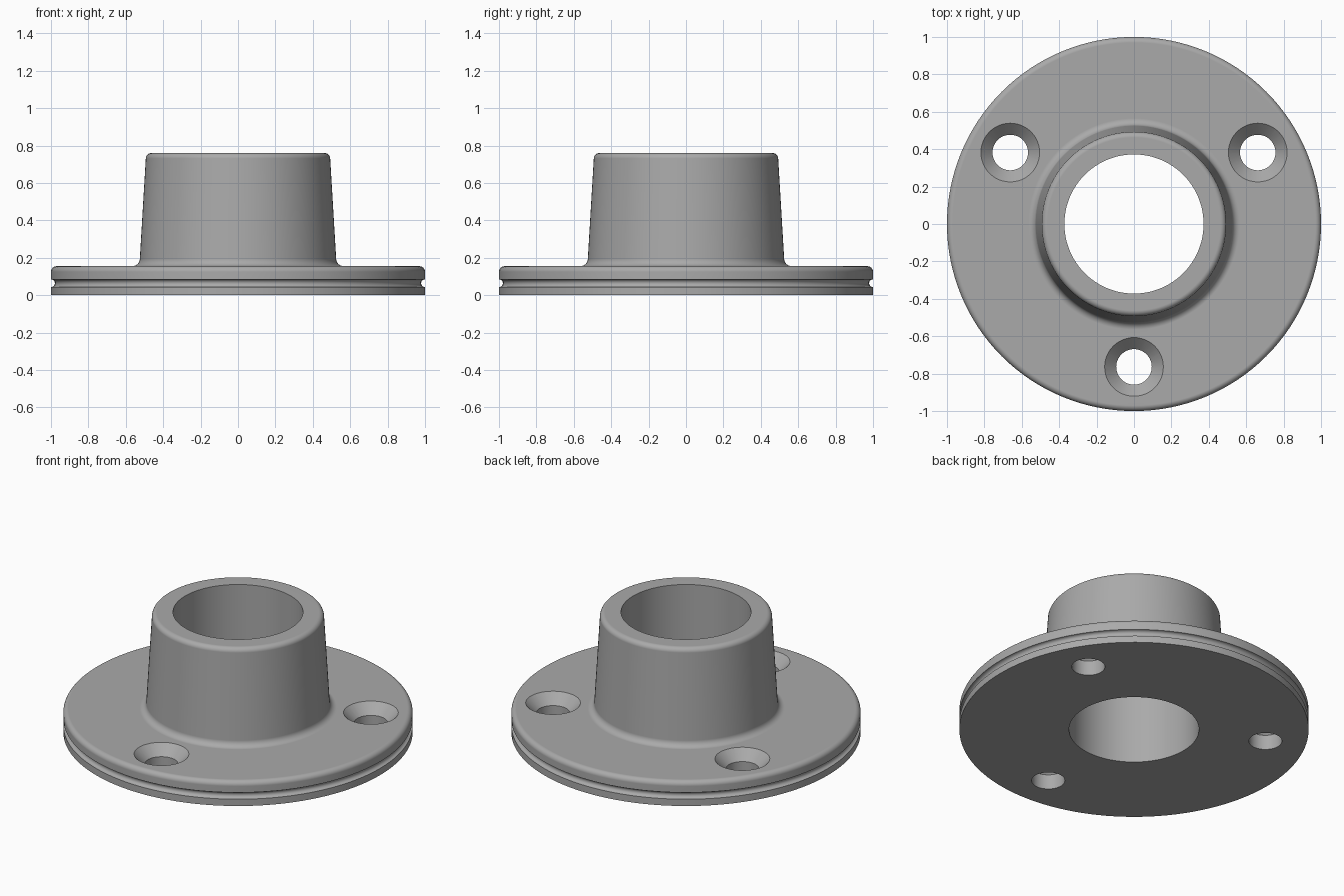
import bpy, bmesh
from math import sin, cos, pi, radians

cube = bpy.data.objects.get("Cube")
if cube:
    bpy.data.objects.remove(cube, do_unlink=True)

grey = bpy.data.materials.new("plain grey")
grey.use_nodes = True
colour = (0.4, 0.4, 0.4, 1)
grey.diffuse_color = colour
grey.node_tree.nodes["Principled BSDF"].inputs["Base Color"].default_value = colour


def arc(r, z, radius, start, end, steps=8):
    """Points of a rounded corner in the (radius, height) plane."""
    angles = [radians(start + (end - start) * i / steps) for i in range(steps + 1)]
    return [(r + radius * cos(a), z + radius * sin(a)) for a in angles]


def lathe(name, profile, segments, centre=(0, 0), closed=True):
    """Spin a profile about z; an open profile gets end caps."""
    bm = bmesh.new()
    rings = [[bm.verts.new((centre[0] + r * cos(2 * pi * i / segments),
                            centre[1] + r * sin(2 * pi * i / segments), z))
              for i in range(segments)] for r, z in profile]
    pairs = list(zip(rings, rings[1:]))
    if closed:
        pairs.append((rings[-1], rings[0]))
    else:
        bm.faces.new(rings[0])
        bm.faces.new(rings[-1])
    for a, b in pairs:
        for i in range(segments):
            j = (i + 1) % segments
            bm.faces.new((a[i], a[j], b[j], b[i]))
    bmesh.ops.recalc_face_normals(bm, faces=bm.faces)
    mesh = bpy.data.meshes.new(name)
    bm.to_mesh(mesh)
    bm.free()
    mesh.materials.append(grey)
    obj = bpy.data.objects.new(name, mesh)
    bpy.context.collection.objects.link(obj)
    return obj


# Flange with rim groove, fillet, tapered hub and straight bore
flange_top, hub_top, bore = 0.155, 0.76, 0.372
profile = [(bore, 0), (1, 0)]
profile += arc(1, 0.064, 0.021, 270, 90)
profile += arc(0.97, flange_top - 0.03, 0.03, 0, 90)
profile += arc(0.565, flange_top + 0.04, 0.04, 270, 183)
profile += arc(0.463, hub_top - 0.03, 0.03, 3, 90)
profile += [(bore, hub_top)]
flange = lathe("flanged_hub", profile, 128)

# Three countersunk screw holes
bolt_circle, hole, sink = 0.764, 0.095, 0.157
depth = sink - hole
cutters = []
for angle in (30, 150, 270):
    a = radians(angle)
    shape = [(hole, -0.1), (hole, flange_top - depth),
             (sink, flange_top), (sink, flange_top + 0.1)]
    cutter = lathe("screw_hole_cutter", shape, 48,
                   (bolt_circle * cos(a), bolt_circle * sin(a)), closed=False)
    cutter.hide_render = True
    cutters.append(cutter)
    cut = flange.modifiers.new("screw_hole", 'BOOLEAN')
    cut.operation = 'DIFFERENCE'
    cut.solver = 'EXACT'
    cut.object = cutter

# Bake the holes, then shade smooth with crisp edges
bpy.ops.object.select_all(action='DESELECT')
flange.select_set(True)
bpy.context.view_layer.objects.active = flange
for name in [m.name for m in flange.modifiers]:
    bpy.ops.object.modifier_apply(modifier=name)
for cutter in cutters:
    bpy.data.objects.remove(cutter, do_unlink=True)
bpy.ops.object.shade_smooth_by_angle(angle=radians(30))
weighted = flange.modifiers.new("weighted_normals", 'WEIGHTED_NORMAL')
weighted.keep_sharp = True
